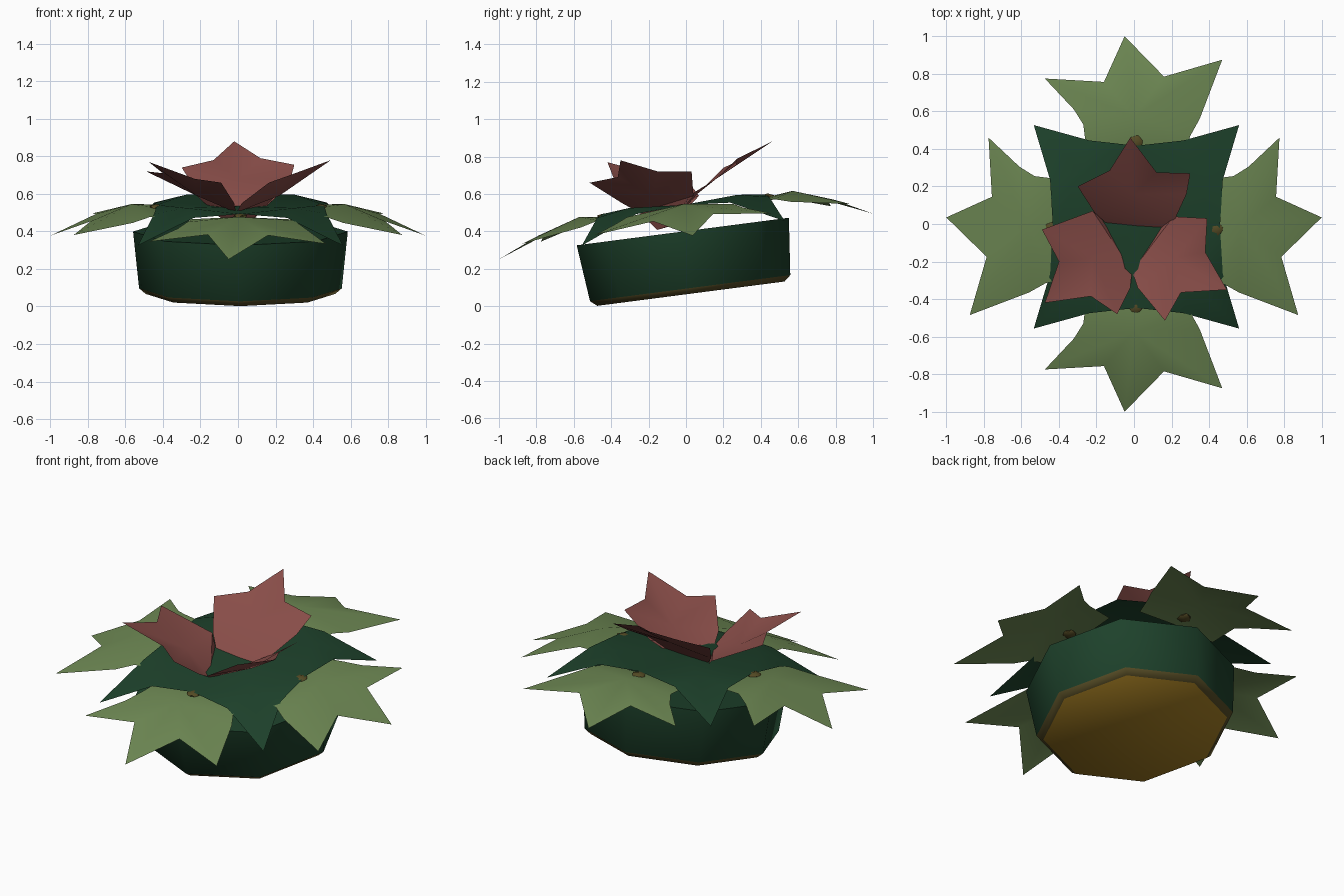
import bpy
import bmesh
import math
from mathutils import Vector, Matrix

cube = bpy.data.objects.get("Cube")
if cube:
    bpy.data.objects.remove(cube, do_unlink=True)

SLOPE = 0.122  # the whole plant leans forward


def make_material(name, color):
    material = bpy.data.materials.new(name)
    material.use_nodes = True
    material.diffuse_color = color
    material.node_tree.nodes["Principled BSDF"].inputs["Base Color"].default_value = color
    return material


dark_green = make_material("dark green", (0.0125, 0.053, 0.024, 1))
leaf_green = make_material("leaf green", (0.15, 0.24, 0.085, 1))
petal_red = make_material("petal red", (0.25, 0.075, 0.066, 1))
ochre = make_material("ochre", (0.36, 0.2, 0.016, 1))
olive = make_material("olive brown", (0.09, 0.07, 0.018, 1))


def finish(name, bm, materials, angle):
    """Turn a bmesh into a smooth shaded object."""
    mesh = bpy.data.meshes.new(name)
    bm.to_mesh(mesh)
    bm.free()
    for material in materials:
        mesh.materials.append(material)
    obj = bpy.data.objects.new(name, mesh)
    bpy.context.collection.objects.link(obj)
    bpy.ops.object.select_all(action="DESELECT")
    obj.select_set(True)
    bpy.context.view_layer.objects.active = obj
    bpy.ops.object.shade_smooth_by_angle(angle=math.radians(angle))
    return obj


def face_up(bm):
    """Point the normals of a thin sheet upwards."""
    bm.normal_update()
    for face in bm.faces:
        if face.normal.z < 0:
            face.normal_flip()


def lean(x, y, height):
    return Vector((x, y, height + SLOPE * y))


def add_fan(bm, center, outline):
    middle = bm.verts.new(center)
    rim = [bm.verts.new(point) for point in outline]
    for i, vert in enumerate(rim):
        bm.faces.new((middle, vert, rim[(i + 1) % len(rim)]))
    return rim


# Pot: eight sides, a flat top, and an ochre base with a narrow olive chamfer
def build_pot():
    sides = 8
    profile = [(0.505, 0), (0.54, 0.03), (0.572, 0.335)]
    bm = bmesh.new()
    rings = []
    for radius, height in profile:
        ring = []
        for i in range(sides):
            turn = math.tau * i / sides
            ring.append(bm.verts.new((radius * math.cos(turn), radius * math.sin(turn), height)))
        rings.append(ring)
    for level, (low, high) in enumerate(zip(rings, rings[1:])):
        for i in range(sides):
            j = (i + 1) % sides
            face = bm.faces.new((low[i], low[j], high[j], high[i]))
            face.material_index = 2 if level == 0 else 0
    bm.faces.new(rings[0]).material_index = 1
    bm.faces.new(rings[-1])
    bmesh.ops.recalc_face_normals(bm, faces=bm.faces)
    tilt = Matrix.Rotation(math.radians(7.4), 4, "X")
    bmesh.ops.transform(bm, matrix=Matrix.Translation((0.013, 0.026, 0.067)) @ tilt,
                        verts=bm.verts)
    finish("pot", bm, [dark_green, ochre, olive], 70)


# Broad dark leaf: one quarter repeated to all four corners, dished in the middle
def build_star_leaf():
    bm = bmesh.new()
    for sx in (-1, 1):
        for sy in (-1, 1):
            def corner(x, y, height):
                return bm.verts.new(lean(sx * x + 0.013, sy * y - 0.015, height))
            center = corner(0, 0, 0.535)
            mid_x = corner(0.445, 0, 0.543)
            mid_y = corner(0, 0.432, 0.547)
            side_x = corner(0.46, 0.25, 0.525)
            side_y = corner(0.25, 0.46, 0.53)
            shoulder = corner(0.29, 0.29, 0.562)
            tip = corner(0.547, 0.542, 0.392)
            bm.faces.new((center, mid_x, shoulder))
            bm.faces.new((center, shoulder, mid_y))
            bm.faces.new((mid_x, side_x, shoulder))
            bm.faces.new((shoulder, side_y, mid_y))
            bm.faces.new((shoulder, side_x, tip))
            bm.faces.new((shoulder, tip, side_y))
    bmesh.ops.remove_doubles(bm, verts=bm.verts, dist=0.001)
    face_up(bm)
    finish("star_leaf", bm, [dark_green], 60)


# Outer leaves: points are across, outward, height
LEAF = [(0, 0.37, 0.522), (-0.25, 0.37, 0.51), (-0.27, 0.53, 0.515), (-0.32, 0.61, 0.49),
        (-0.475, 0.775, 0.44), (-0.16, 0.757, 0.475), (-0.05, 1, 0.373), (0.16, 0.785, 0.475),
        (0.47, 0.875, 0.44), (0.35, 0.56, 0.49), (0.3, 0.47, 0.515), (0.27, 0.37, 0.51)]
PLACES = {
    "back": lambda across, out: (across, out),
    "front": lambda across, out: (across, -out),
    "left": lambda across, out: (out, -across - 0.015),
    "right": lambda across, out: (-out, -across - 0.015),
}


def build_leaf(side, place):
    bm = bmesh.new()
    outline = [lean(*place(across, out), height) for across, out, height in LEAF]
    add_fan(bm, lean(*place(0, 0.57), 0.547), outline)
    face_up(bm)
    finish(side + "_leaf", bm, [leaf_green], 50)


# Stem knobs: small flattened balls at the leaf roots
def build_knob(side, place):
    bm = bmesh.new()
    bmesh.ops.create_icosphere(bm, subdivisions=1, radius=0.042)
    bmesh.ops.scale(bm, vec=(1, 1, 0.45), verts=bm.verts)
    bmesh.ops.translate(bm, vec=lean(*place(0.01, 0.437), 0.531), verts=bm.verts)
    finish(side + "_stem_knob", bm, [olive], 50)


# Petals: the first and last outline points are the base, which narrows to a root
ROOT = Vector((0, -0.13, 0.385))


def build_petal(name, center, outline):
    bm = bmesh.new()
    rim = add_fan(bm, center, outline)
    face_up(bm)
    first, last = rim[0], rim[-1]
    lower = [bm.verts.new(ROOT.lerp(vert.co, 0.2)) for vert in (first, last)]
    bm.faces.new((first, last, lower[1], lower[0]))
    finish(name, bm, [petal_red], 40)


build_pot()
build_star_leaf()
for side, place in PLACES.items():
    build_leaf(side, place)
    build_knob(side, place)

build_petal("back_petal", (0, 0.16, 0.68), [
    (0.22, 0.03, 0.6), (0.28, 0.16, 0.68), (0.3, 0.27, 0.755), (0.12, 0.275, 0.79),
    (-0.02, 0.46, 0.88), (-0.13, 0.285, 0.78), (-0.3, 0.2, 0.74), (-0.21, 0.06, 0.6)])
build_petal("left_petal", (0.22, -0.18, 0.59), [
    (-0.01, -0.25, 0.5), (0.02, -0.34, 0.55), (0.165, -0.515, 0.66), (0.25, -0.365, 0.69),
    (0.495, -0.35, 0.78), (0.38, -0.15, 0.72), (0.39, 0.03, 0.72), (0.21, 0.04, 0.59)])
build_petal("right_petal", (-0.22, -0.18, 0.59), [
    (-0.01, -0.25, 0.5), (-0.02, -0.34, 0.55), (-0.09, -0.48, 0.66), (-0.23, -0.385, 0.68),
    (-0.475, -0.42, 0.77), (-0.4, -0.2, 0.71), (-0.49, -0.03, 0.72), (-0.22, 0.07, 0.59)])
